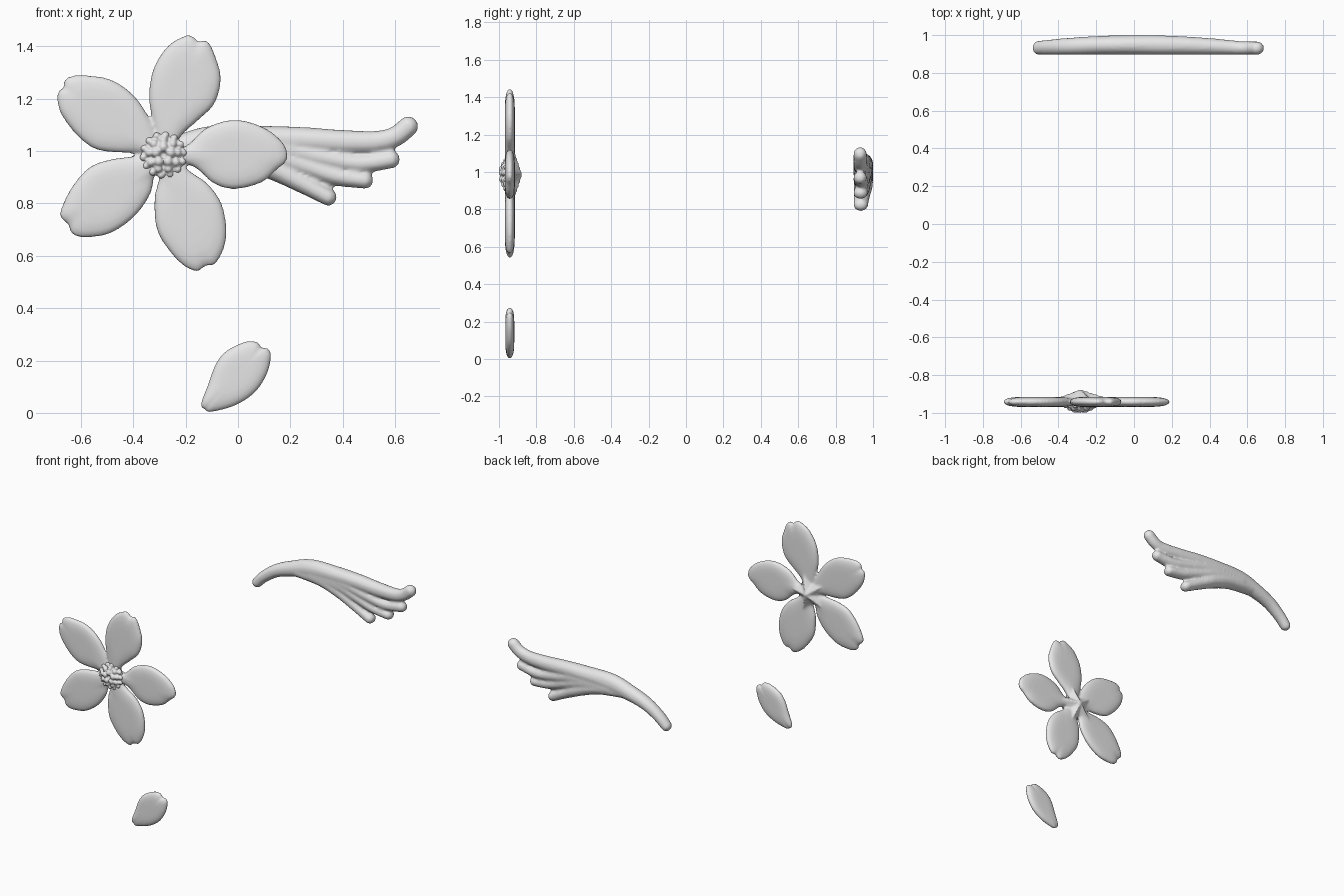
import bpy, bmesh, math
from mathutils import Matrix, Vector

if "Cube" in bpy.data.objects:
    bpy.data.objects.remove(bpy.data.objects["Cube"])

grey = bpy.data.materials.new("light_grey")
grey.diffuse_color = (0.8, 0.8, 0.8, 1)
grey.use_nodes = True
grey.node_tree.nodes["Principled BSDF"].inputs["Base Color"].default_value = grey.diffuse_color


def finish(name, bm, voxel=None, smooth=3):
    """Turn a bmesh into a smooth object; voxel remesh fuses its pieces."""
    bmesh.ops.recalc_face_normals(bm, faces=bm.faces)
    for f in bm.faces:
        f.smooth = True
    me = bpy.data.meshes.new(name)
    bm.to_mesh(me)
    bm.free()
    me.materials.append(grey)
    ob = bpy.data.objects.new(name, me)
    bpy.context.collection.objects.link(ob)
    if voxel:
        r = ob.modifiers.new("fuse", 'REMESH')
        r.mode = 'VOXEL'
        r.voxel_size = voxel
        r.use_smooth_shade = True
        s = ob.modifiers.new("soften", 'SMOOTH')
        s.factor = 0.5
        s.iterations = smooth
    return ob


def spline(pts, steps, closed):
    """Catmull-Rom samples through tuples of any length."""
    n = len(pts)
    out = []
    for i in range(n if closed else n - 1):
        q = [pts[(i + k) % n] if closed else pts[min(max(i + k, 0), n - 1)]
             for k in (-1, 0, 1, 2)]
        for s in range(steps):
            t = s / steps
            out.append([0.5 * (2 * b + (c - a) * t + (2 * a - 5 * b + 4 * c - d) * t * t
                               + (3 * b - a - 3 * c + d) * t ** 3)
                        for a, b, c, d in zip(*q)])
    if not closed:
        out.append(list(pts[-1]))
    return out


def petal(bm, outline, y, half):
    """Cushion-shaped petal from an outline in hundredths (x, z)."""
    pts = [(a / 100, b / 100) for a, b in spline(outline, 6, True)]
    n = len(pts)
    cx = sum(p[0] for p in pts) / n
    cz = sum(p[1] for p in pts) / n
    ts = [0.25, 0.5, 0.7, 0.85, 0.94, 0.985]
    prof = [(t, -1) for t in ts] + [(1, 0)] + [(t, 1) for t in reversed(ts)]
    rings = []
    for t, side in prof:
        h = y + side * half * math.sqrt(1 - t ** 5)
        rings.append([bm.verts.new((cx + (px - cx) * t, h, cz + (pz - cz) * t))
                      for px, pz in pts])
    for r0, r1 in zip(rings, rings[1:]):
        for i in range(n):
            j = (i + 1) % n
            bm.faces.new((r0[i], r0[j], r1[j], r1[i]))
    for ring, side in ((rings[0], -1), (rings[-1], 1)):
        pole = bm.verts.new((cx, y + side * half, cz))
        for i in range(n):
            bm.faces.new((ring[i], ring[(i + 1) % n], pole))


def ball(bm, x, y, z, rx, ry, rz, u=14, v=10):
    m = Matrix.Translation((x, y, z)) @ Matrix.Diagonal((rx, ry, rz, 1))
    bmesh.ops.create_uvsphere(bm, u_segments=u, v_segments=v, radius=1, matrix=m)


CX, CZ, FY = -0.285, 0.985, -0.942

# Flower petals: right, top, upper left, lower left, bottom
right = [(-27, 101), (-20, 102), (-12, 109), (-1, 112), (10, 109), (17, 103.5), (19, 98.5),
         (18, 95.5), (15, 93), (9, 88), (-1, 85.5), (-9, 87.5), (-17, 94), (-27, 97)]
top = [(-30, 100), (-32, 108.5), (-34, 120), (-32.5, 131), (-27, 140), (-20.5, 144),
       (-17.5, 144), (-15, 142), (-11.5, 142), (-8.5, 136), (-6.5, 127.5), (-9, 118),
       (-15.5, 111.5), (-21, 106.5), (-26, 100)]
upper_left = [(-29, 101), (-33, 111), (-39.5, 121), (-49, 127.5), (-61, 129), (-66, 127.5),
              (-66.7, 124.5), (-69, 122), (-68, 115), (-62, 106.5), (-55, 101),
              (-47, 99.5), (-37.5, 99.2), (-29, 97)]
lower_left = [(-29, 100.5), (-37.5, 98.3), (-48, 97), (-56.5, 94), (-63, 87), (-67, 79.5),
              (-68, 75), (-65, 72), (-63.5, 68.5), (-59, 67), (-49, 68.5), (-39.5, 75),
              (-33.5, 83.5), (-31.5, 91), (-26, 97)]
bottom = [(-31, 99), (-30, 91), (-32, 81.5), (-31, 70), (-26, 61.5), (-20.5, 56),
          (-15.5, 54), (-12.5, 56), (-8.5, 57), (-5, 64), (-4.5, 72), (-6.5, 80.5),
          (-11.5, 87.5), (-18.5, 92.5), (-26, 99)]
bm = bmesh.new()
for outline in (right, top, upper_left, lower_left, bottom):
    petal(bm, outline, FY, 0.027)
# Pointed star-shaped back of the flower, ridged along each petal
rim = []
for i in range(10):
    a = math.radians(36 * i)
    r = 0.07 if i % 2 else 0.17
    rim.append(bm.verts.new((CX + r * math.cos(a), -0.928, CZ + r * math.sin(a))))
for tip_y in (-0.874, -0.965):
    tip = bm.verts.new((CX, tip_y, CZ))
    for i in range(10):
        bm.faces.new((rim[i], rim[(i + 1) % 10], tip))
finish("flower_petals", bm, 0.008)

# Flower centre: low dome with rings of small beads
bm = bmesh.new()
ball(bm, CX, -0.95, CZ, 0.085, 0.024, 0.085, 32, 16)
for count, ring_r, y, r in ((14, 0.077, -0.962, 0.014), (9, 0.055, -0.973, 0.016),
                            (5, 0.030, -0.982, 0.018)):
    for i in range(count):
        a = 2 * math.pi * (i + 0.25) / count
        ball(bm, CX + ring_r * math.cos(a), y, CZ + ring_r * math.sin(a), r, r, r)
finish("flower_centre", bm, 0.005, 2)

# Loose fallen petal
bm = bmesh.new()
petal(bm, [(-14, 3.5), (-12.5, 1.3), (-10, 0.5), (-1, 3), (6.5, 8), (11, 15), (12.5, 21.5),
           (11.5, 24.3), (9, 25), (7, 27), (2.5, 27), (-4.5, 23.5), (-8.5, 18.5),
           (-11.5, 10.5)], FY, 0.024)
finish("loose_petal", bm)

# Wing: a curved arm ending in the top feather, with three lower feathers (x, z, radius)
feathers = [
    [(-.505, .845, .033), (-.45, .90, .037), (-.36, .96, .042), (-.25, 1.0, .05),
     (-.1, 1.035, .062), (.1, 1.045, .052), (.25, 1.042, .05), (.4, 1.034, .047),
     (.53, 1.036, .042), (.6, 1.055, .039), (.65, 1.094, .039)],
    [(-.1, 1.01, .045), (.15, 1.01, .045), (.32, .975, .04), (.46, .952, .036), (.585, .968, .034)],
    [(-.1, 1.0, .045), (.1, .99, .045), (.25, .945, .04), (.37, .905, .036), (.485, .888, .032)],
    [(-.2, 1.0, .04), (-.02, .985, .045), (.12, .94, .045), (.24, .88, .038), (.345, .824, .033)],
]
bm = bmesh.new()
for path in feathers:
    for x, z, r in spline(path, 10, False):
        ry = 0.036 + 0.017 * max(0, 1 - (x - 0.02) ** 2 / 0.3)
        ry = min(ry, r * 1.2)
        ball(bm, x, 0.895 + ry, z, r, ry, r, 16, 10)
finish("wing", bm, 0.009, 4)
